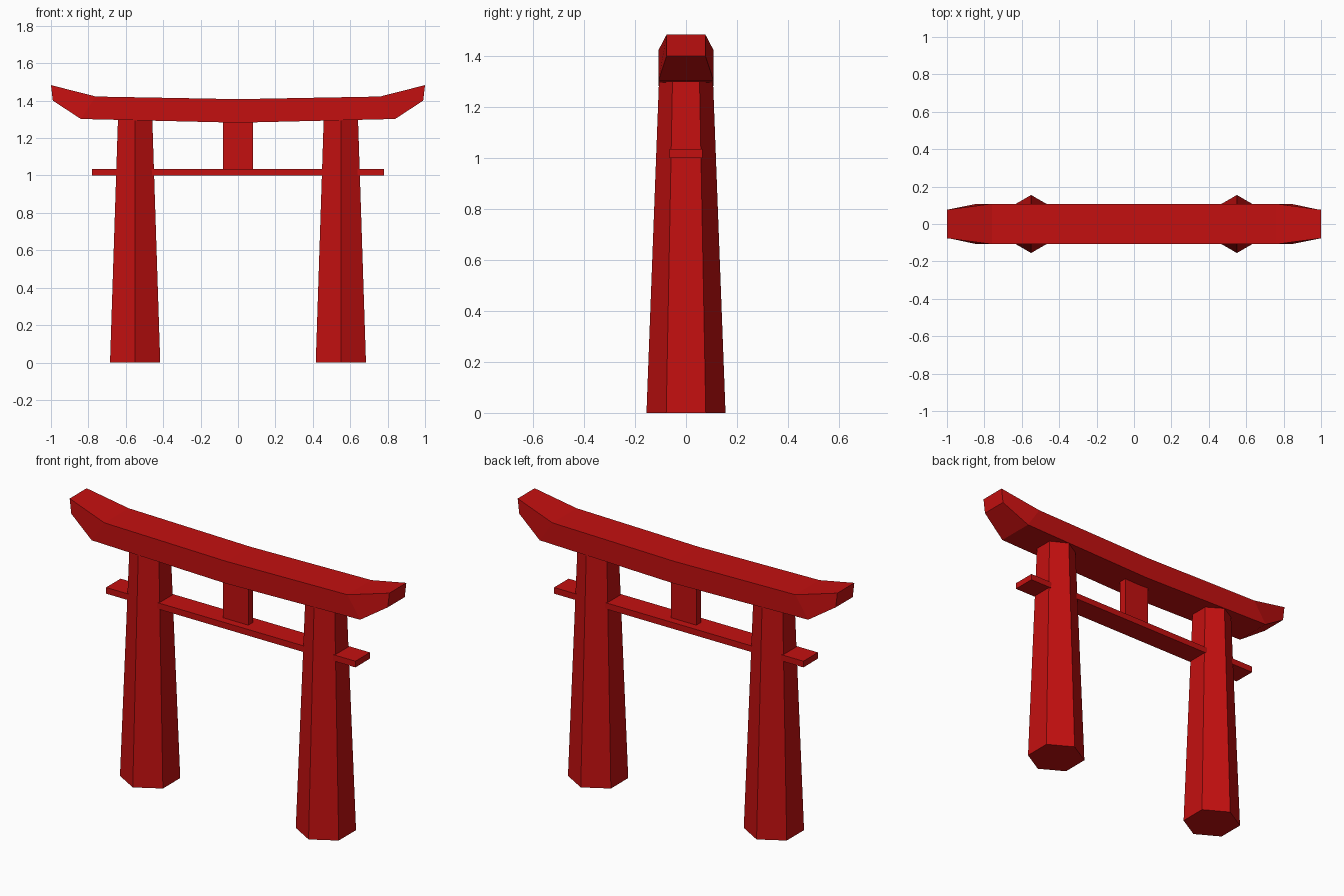
import bpy, bmesh, math

if "Cube" in bpy.data.objects:
    bpy.data.objects.remove(bpy.data.objects["Cube"])

red = bpy.data.materials.new("shrine red")
red.diffuse_color = (0.55, 0.005, 0.005, 1)
red.use_nodes = True
red.node_tree.nodes["Principled BSDF"].inputs["Base Color"].default_value = red.diffuse_color


def finish(name, bm):
    bmesh.ops.recalc_face_normals(bm, faces=bm.faces)
    mesh = bpy.data.meshes.new(name)
    bm.to_mesh(mesh)
    bm.free()
    mesh.materials.append(red)
    obj = bpy.data.objects.new(name, mesh)
    bpy.context.collection.objects.link(obj)
    return obj


def box(name, hx, hy, z0, z1):
    bm = bmesh.new()
    bmesh.ops.create_cube(bm, size=1)
    for v in bm.verts:
        v.co = (v.co.x * 2 * hx, v.co.y * 2 * hy, z0 if v.co.z < 0 else z1)
    return finish(name, bm)


# Tapered hexagonal pillars, corners facing front and back
for side, name in ((-1, "left_pillar"), (1, "right_pillar")):
    bm = bmesh.new()
    rings = []
    for r, z in ((0.155, 0), (0.106, 1.3)):
        rings.append([bm.verts.new((side * 0.55 + r * math.sin(k * math.pi / 3),
                                    r * math.cos(k * math.pi / 3), z)) for k in range(6)])
    for k in range(6):
        j = (k + 1) % 6
        bm.faces.new((rings[0][k], rings[0][j], rings[1][j], rings[1][k]))
    for ring in rings:
        bm.faces.new(ring)
    finish(name, bm)

# Thin tie beam and the short strut above it
box("tie_beam", 0.78, 0.065, 1.0, 1.035)
box("centre_strut", 0.08, 0.022, 1.03, 1.3)

# Upswept top beam: stations of (top x, top z, bottom x, bottom z, half depth)
half = [(0.76, 1.422, 0.84, 1.302, 0.108), (1.0, 1.483, 0.99, 1.4, 0.076)]
stations = [(-a, b, -c, d, e) for a, b, c, d, e in reversed(half)]
stations += [(0, 1.408, 0, 1.282, 0.108)] + half
bm = bmesh.new()
loops = [[bm.verts.new(p) for p in ((tx, -h, tz), (tx, h, tz), (bx, h, bz), (bx, -h, bz))]
         for tx, tz, bx, bz, h in stations]
for a, b in zip(loops, loops[1:]):
    for k in range(4):
        j = (k + 1) % 4
        bm.faces.new((a[k], a[j], b[j], b[k]))
bm.faces.new(loops[0])
bm.faces.new(loops[-1])
finish("top_beam", bm)
